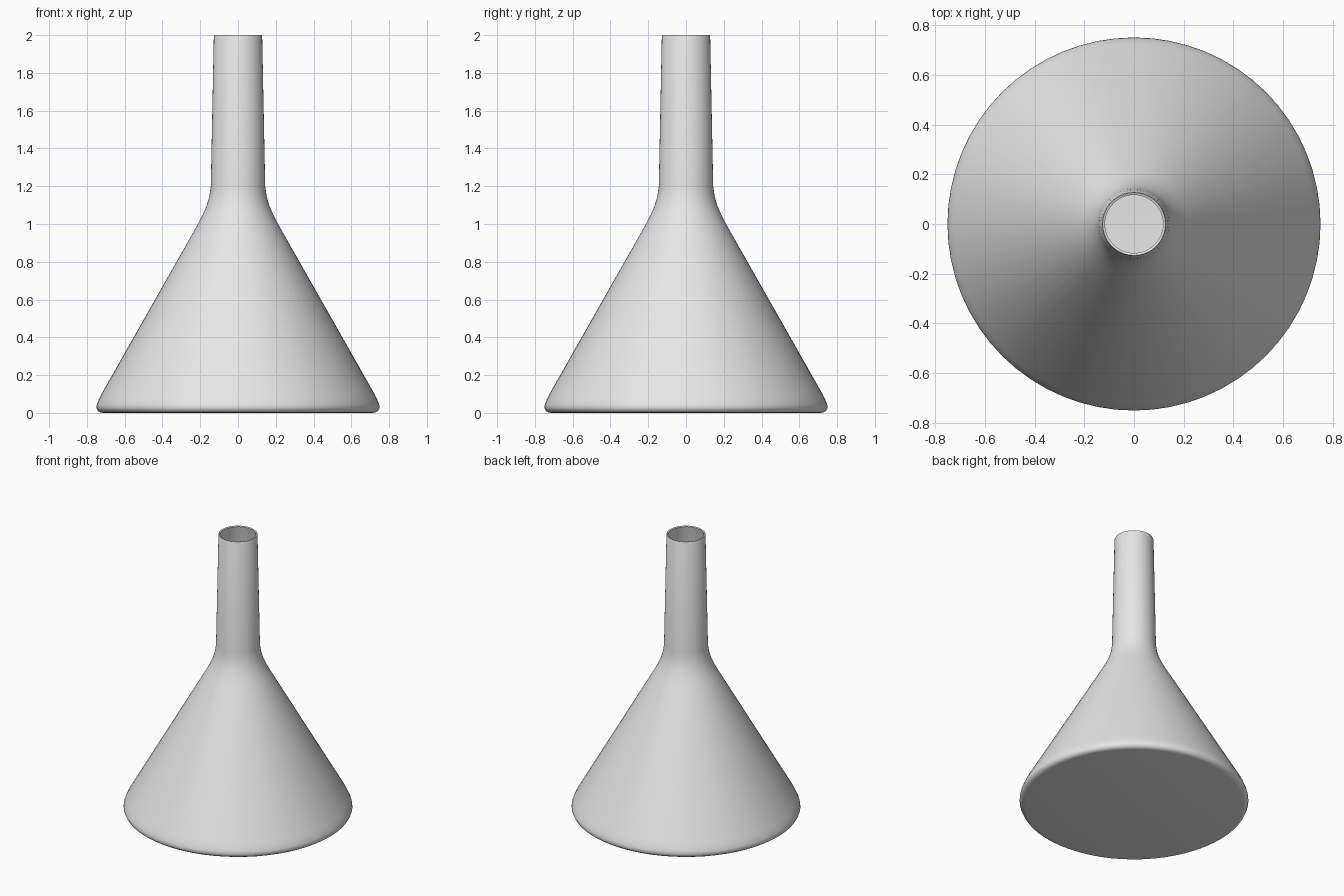
import bpy
import bmesh
import math

SEGMENTS = 64
WALL = 0.01

if "Cube" in bpy.data.objects:
    bpy.data.objects.remove(bpy.data.objects["Cube"], do_unlink=True)

# Single pale grey material
grey = bpy.data.materials.new("pale_grey")
grey.use_nodes = True
colour = (0.8, 0.8, 0.8, 1.0)
grey.diffuse_color = colour
grey.node_tree.nodes["Principled BSDF"].inputs["Base Color"].default_value = colour

# Outer profile (radius, height): flat base, rounded foot, cone, shoulder, neck
profile = [
    (0, 0), (0.715, 0), (0.73, 0.003), (0.743, 0.012), (0.75, 0.028),
    (0.747, 0.045), (0.738, 0.068), (0.725, 0.096),
    (0.212, 1.0), (0.185, 1.052), (0.165, 1.1), (0.151, 1.15), (0.144, 1.2),
    (0.128, 1.995), (0.126, 2.0),
]

# Lathe the profile into an open vessel
bm = bmesh.new()
verts = [bm.verts.new((r, 0, z)) for r, z in profile]
edges = [bm.edges.new(pair) for pair in zip(verts, verts[1:])]
bmesh.ops.spin(bm, geom=verts + edges, cent=(0, 0, 0), axis=(0, 0, 1),
               angle=math.tau, steps=SEGMENTS, use_merge=False)
bmesh.ops.remove_doubles(bm, verts=bm.verts[:], dist=0.0005)
bmesh.ops.recalc_face_normals(bm, faces=bm.faces[:])
base = min(bm.faces, key=lambda f: f.calc_center_median().z)
if base.normal.z > 0:
    bmesh.ops.reverse_faces(bm, faces=bm.faces[:])

mesh = bpy.data.meshes.new("conical_flask")
bm.to_mesh(mesh)
bm.free()
mesh.materials.append(grey)
flask = bpy.data.objects.new("conical_flask", mesh)
bpy.context.collection.objects.link(flask)

# Thin wall with its thickness inside the outer surface
solid = flask.modifiers.new("wall", 'SOLIDIFY')
solid.thickness = WALL
solid.offset = -1

# Smooth shading with a crisp lip
bpy.context.view_layer.objects.active = flask
flask.select_set(True)
bpy.ops.object.modifier_apply(modifier=solid.name)
bpy.ops.object.shade_smooth_by_angle(angle=math.radians(40))
